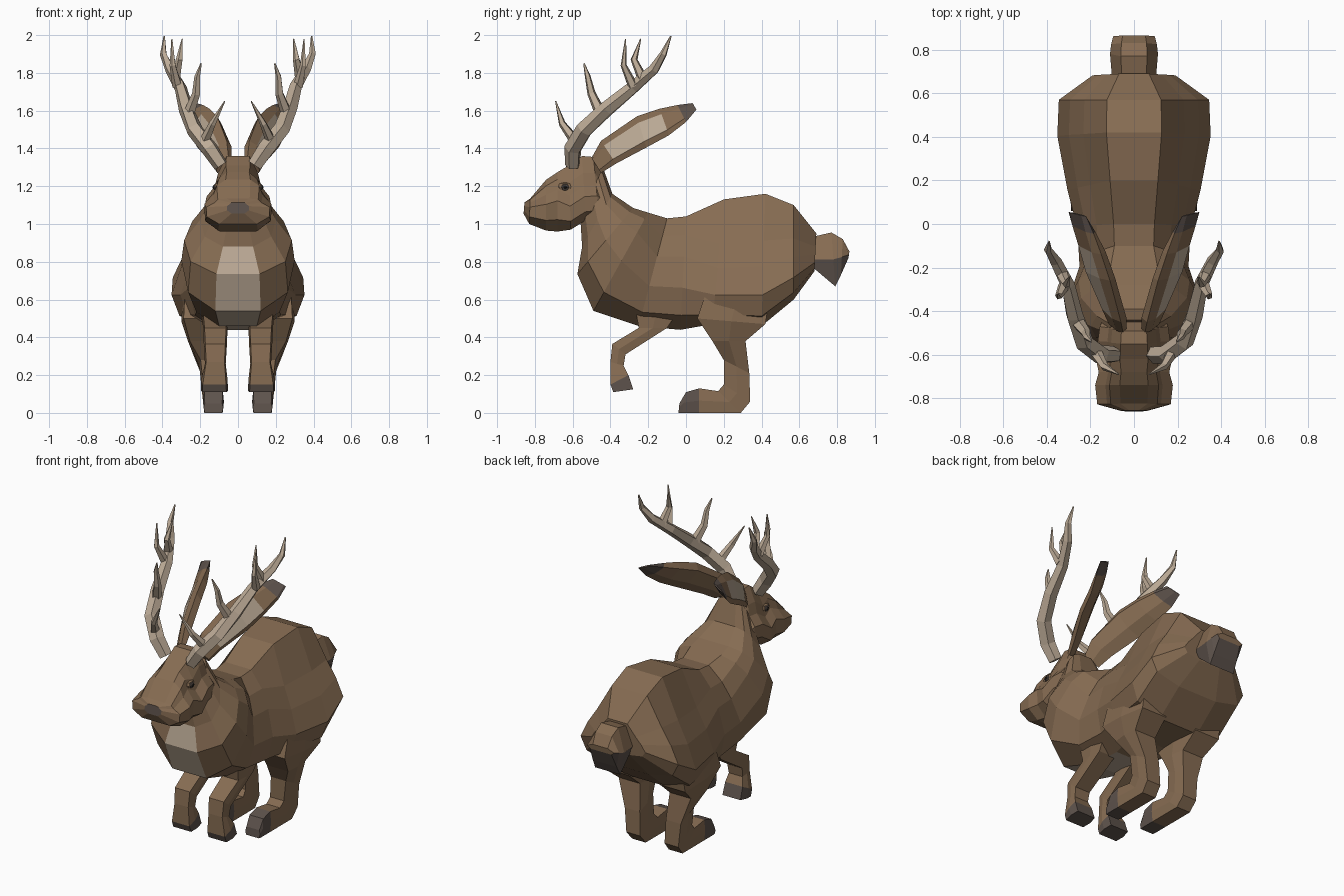
import bpy
import bmesh
from mathutils import Vector
from math import cos, sin, tau

cube = bpy.data.objects.get("Cube")
if cube:
    bpy.data.objects.remove(cube)


def material(name, r, g, b):
    mat = bpy.data.materials.new(name)
    mat.use_nodes = True
    mat.diffuse_color = (r, g, b, 1)
    shader = mat.node_tree.nodes["Principled BSDF"]
    shader.inputs["Base Color"].default_value = (r, g, b, 1)
    shader.inputs["Roughness"].default_value = 0.9
    return mat


FUR, CREAM, GREY, BLACK = range(4)
PALETTE = [
    material("brown fur", 0.24, 0.15, 0.085),
    material("cream", 0.51, 0.41, 0.31),
    material("dark grey", 0.11, 0.085, 0.072),
    material("eye black", 0.02, 0.018, 0.016),
]


def finish(bm, name):
    bmesh.ops.recalc_face_normals(bm, faces=bm.faces[:])
    mesh = bpy.data.meshes.new(name)
    bm.to_mesh(mesh)
    bm.free()
    for mat in PALETTE:
        mesh.materials.append(mat)
    obj = bpy.data.objects.new(name, mesh)
    bpy.context.collection.objects.link(obj)


def bridge(name, rings, rule):
    """Skin a list of point rings; rule(section, edge) gives the colour, edge -1 is a cap."""
    bm = bmesh.new()
    loops = [[bm.verts.new(p) for p in ring] for ring in rings]
    n = len(loops[0])
    for i, (a, b) in enumerate(zip(loops, loops[1:])):
        for j in range(n):
            k = (j + 1) % n
            bm.faces.new((a[j], a[k], b[k], b[j])).material_index = rule(i, j)
    bm.faces.new(loops[0]).material_index = rule(0, -1)
    bm.faces.new(loops[-1]).material_index = rule(len(rings) - 2, -1)
    finish(bm, name)


def loft(name, sections, profile, rule=lambda i, j: FUR, side=1):
    """Each section: edge point A, edge point B, half width, bias of the profile towards A."""
    rings = []
    for a, b, width, bias in sections:
        a, b = Vector(a), Vector(b)
        ring = []
        for t, s in profile:
            p = a.lerp(b, t ** bias)
            ring.append((side * (p.x + s * width), p.y, p.z))
        rings.append(ring)
    bridge(name, rings, rule)


def upright(rows, bias=1):
    """Rows of x, A (y, z), B (y, z), half width turned into loft sections."""
    return [((x, ya, za), (x, yb, zb), w, bias) for x, ya, za, yb, zb, w in rows]


def symmetric(half):
    return half + [(t, -s) for t, s in reversed(half)]


def tube(name, points, side):
    """Five-sided tapering branch; points are x, y, z, radius."""
    centres = [Vector((side * x, y, z)) for x, y, z, r in points]
    rings = []
    for i, c in enumerate(centres):
        along = centres[min(i + 1, len(centres) - 1)] - centres[max(i - 1, 0)]
        u = along.cross(Vector((0, 1, 0.3))).normalized()
        v = along.cross(u).normalized()
        r = points[i][3]
        rings.append([c + r * (cos(tau * k / 5) * u + sin(tau * k / 5) * v) for k in range(5)])
    bridge(name, rings, lambda i, j: CREAM)


def ball(name, centre, size, colour):
    bm = bmesh.new()
    bmesh.ops.create_uvsphere(bm, u_segments=8, v_segments=4, radius=1)
    for v in bm.verts:
        v.co = Vector(centre) + Vector(a * b for a, b in zip(v.co, size))
    for f in bm.faces:
        f.material_index = colour
    finish(bm, name)


# Body: high shoulders, pinched waist and low haunches, with a cream strip under the front
neck = upright([
    (0, -.44, 1.3, -.56, 1.04, .12),
    (0, -.39, 1.16, -.55, .88, .2),
    (0, -.28, 1.085, -.575, .735, .285),
    (0, -.2, 1.06, -.49, .54, .3),
], 2)
waist = upright([
    (0, -.1, 1.03, -.25, .46, .25),
    (0, 0, 1.04, -.03, .44, .26),
], 1.3)
rump = upright([
    (0, .2, 1.13, .14, .47, .305),
    (0, .42, 1.16, .4, .46, .352),
    (0, .57, 1.1, .57, .6, .345),
    (0, .69, .95, .68, .75, .19),
], 0.75)
trunk = symmetric([(0, .36), (.25, .66), (.45, .85), (.7, 1), (.9, .88), (1, .4)])
loft("body", neck + waist + rump, trunk,
     lambda i, j: CREAM if j == 5 and 1 <= i <= 4 else FUR)

# Head: narrow skull, wide cheeks and boxy muzzle, grey nose
muzzle = upright([
    (0, -.855, 1.115, -.86, 1.055, .06),
    (0, -.825, 1.135, -.83, 1.0, .172),
], 2.6)
cheeks = upright([
    (0, -.74, 1.235, -.74, .965, .182),
    (0, -.68, 1.275, -.68, .96, .165),
], 1.75)
skull = upright([
    (0, -.62, 1.31, -.61, .97, .18),
    (0, -.55, 1.36, -.53, 1.02, .17),
    (0, -.49, 1.355, -.46, 1.03, .16),
    (0, -.42, 1.22, -.4, 1.05, .13),
], 1.1)
face = symmetric([(0, .36), (.3, .62), (.5, .72), (.66, .98), (.88, .96), (1, .58)])
loft("head", muzzle + cheeks + skull, face,
     lambda i, j: GREY if i == 0 and j == -1 else FUR)

# Tail: brown above, grey below
tail = [
    ((0, .66, .93), (0, .66, .78), .1, .35),
    ((0, .77, .955), (0, .79, .67), .11, 1),
    ((0, .83, .92), (0, .82, .73), .105, 1),
    ((0, .865, .855), (0, .86, .82), .095, 1),
]
loft("tail", tail, symmetric([(0, .55), (.5, 1), (1, .8)]),
     lambda i, j: GREY if j in (1, 2, 3) else FUR)

# Ears: broad cupped blades with a cream inside and dark tip
ear = [
    ((.05, -.5, 1.35), (.11, -.45, 1.27), .035, 1),
    ((.06, -.45, 1.44), (.14, -.37, 1.32), .05, 1),
    ((.11, -.26, 1.57), (.215, -.21, 1.405), .055, 1),
    ((.15, -.14, 1.61), (.25, -.09, 1.47), .05, 1),
    ((.185, -.045, 1.63), (.285, 0, 1.54), .035, 1),
    ((.22, .035, 1.64), (.3, .055, 1.605), .012, 1),
]
ear_shape = [(0, 0), (.2, .5), (.8, .5), (1, 0), (.75, -.9), (.25, -.9)]


def ear_rule(i, j):
    if i == 4:
        return GREY
    return CREAM if j == 1 and i in (1, 2) else FUR


front_leg = upright([
    (.13, -.27, .56, -.04, .54, .065),
    (.12, -.25, .45, -.1, .45, .065),
    (.12, -.39, .365, -.32, .31, .06),
    (.12, -.4, .27, -.33, .25, .055),
    (.125, -.4, .15, -.305, .2, .07),
    (.125, -.385, .11, -.28, .125, .072),
])
rear_leg = upright([
    (.2, .12, .68, .45, .66, .09),
    (.2, .06, .5, .42, .47, .1),
    (.18, .14, .38, .315, .38, .085),
    (.145, .2, .28, .335, .21, .06),
    (.135, .2, .15, .34, .06, .055),
    (.13, .17, .115, .29, 0, .055),
    (.13, .07, .13, .07, 0, .055),
    (.13, 0, .11, -.02, 0, .055),
    (.13, -.035, .05, -.04, 0, .052),
])
limb = symmetric([(0, .88), (.5, 1), (1, .88)])

beam = [
    (.09, -.6, 1.31, .04), (.15, -.6, 1.4, .046), (.23, -.54, 1.5, .045),
    (.275, -.42, 1.61, .041), (.305, -.28, 1.725, .034), (.36, -.17, 1.82, .028),
    (.395, -.12, 1.9, .019), (.39, -.08, 1.995, .004),
]
tines = {
    "brow_tine": [(.18, -.58, 1.43, .03), (.135, -.655, 1.53, .019), (.07, -.69, 1.65, .003)],
    "lower_tine": [(.26, -.45, 1.58, .032), (.22, -.5, 1.69, .023),
                   (.215, -.52, 1.78, .016), (.195, -.54, 1.85, .004)],
    "middle_tine": [(.32, -.28, 1.73, .028), (.345, -.33, 1.84, .017), (.35, -.32, 1.98, .003)],
    "upper_tine": [(.33, -.23, 1.77, .028), (.31, -.275, 1.87, .019), (.295, -.24, 1.98, .003)],
}

# Paired parts
for side, label in ((1, "left"), (-1, "right")):
    loft(label + "_ear", ear, ear_shape, ear_rule, side)
    loft(label + "_front_leg", front_leg, limb,
         lambda i, j: GREY if i == 4 else FUR, side)
    loft(label + "_rear_leg", rear_leg, limb,
         lambda i, j: GREY if i >= 6 else FUR, side)
    tube(label + "_antler_beam", beam, side)
    for name, points in tines.items():
        tube(label + "_" + name, points, side)
    ball(label + "_eyelid", (side * .11, -.64, 1.195), (.016, .042, .026), FUR)
    ball(label + "_eye", (side * .115, -.64, 1.195), (.018, .024, .02), GREY)
    ball(label + "_pupil", (side * .122, -.64, 1.195), (.014, .013, .012), BLACK)
